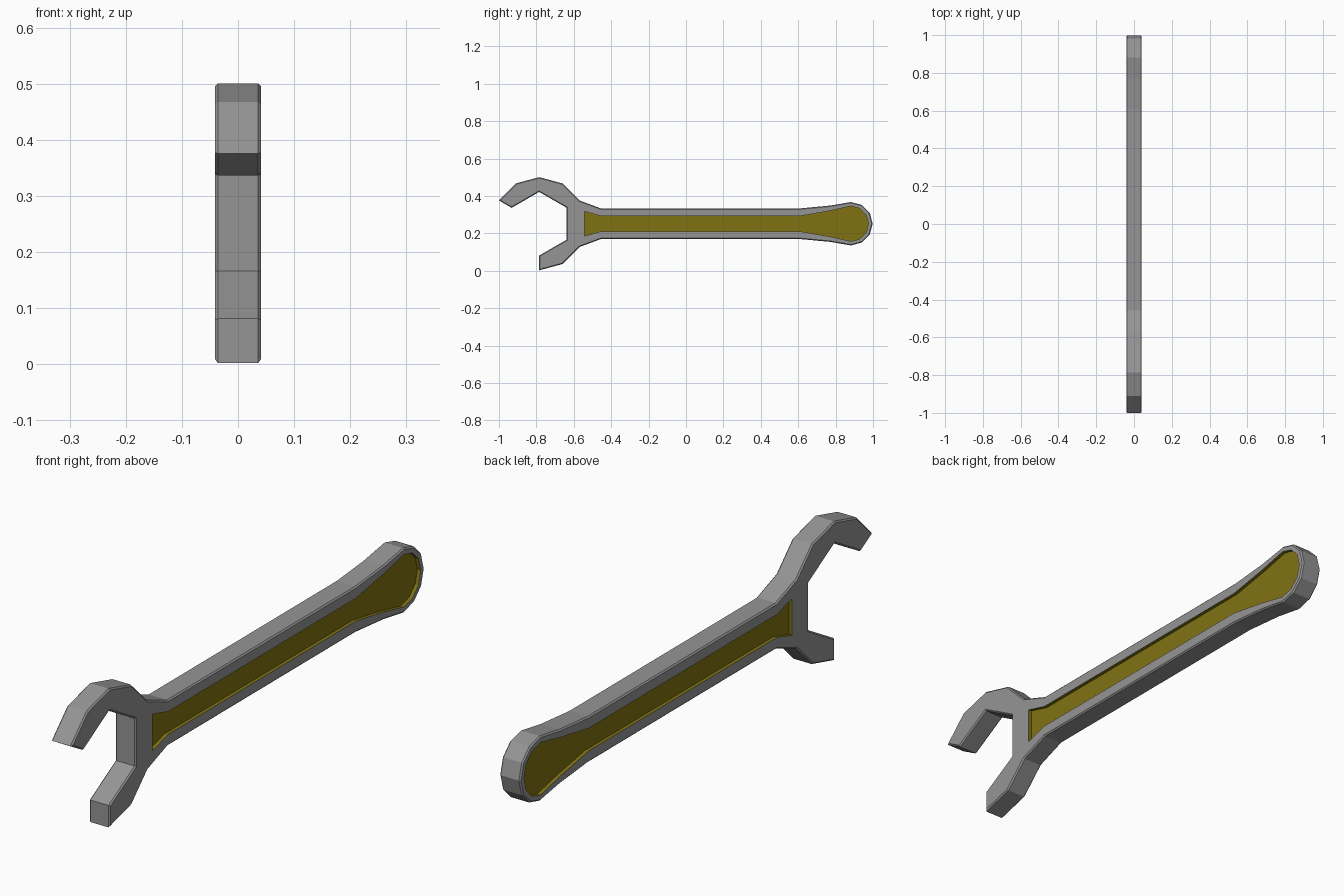
import bpy, bmesh, math

if "Cube" in bpy.data.objects:
    bpy.data.objects.remove(bpy.data.objects["Cube"])

HALF, CHAMFER, DEPTH, MID = 0.041, 0.005, 0.013, 0.2515
JAW, END = -0.785, 0.882          # centres of the jaw and the rounded handle end


def arc(cy, r, angles):
    return [(cy + r * math.cos(math.radians(a)), MID + r * math.sin(math.radians(a))) for a in angles]


def mirrored(points):
    return [(y, 2 * MID - z) for y, z in reversed(points)]


def material(name, colour):
    m = bpy.data.materials.new(name)
    m.diffuse_color = (*colour, 1)
    m.use_nodes = True
    m.node_tree.nodes["Principled BSDF"].inputs["Base Color"].default_value = m.diffuse_color
    return m


# Profiles in the y-z plane: wrench outline and recessed grip panel
top_edge = [(-0.455, MID + 0.082), (0.61, MID + 0.082), (0.77, MID + 0.097)]
outline = (arc(JAW, 0.249, [150, 120, 90, 60, 30]) + top_edge
           + arc(END, 0.116, range(90, -91, -30)) + mirrored(top_edge)
           + arc(JAW, 0.249, [-30, -60, -90])
           + arc(JAW, 0.17, [-90, -30, 30, 90, 150]))
panel_top = [(-0.543, MID + 0.066), (-0.455, MID + 0.041), (0.61, MID + 0.041), (0.77, MID + 0.069)]
panel = panel_top + arc(END, 0.094, range(90, -91, -30)) + mirrored(panel_top)

# Body: extruded outline with chamfered rims
bm = bmesh.new()
base = bm.faces.new([bm.verts.new((-HALF, y, z)) for y, z in outline])
ext = bmesh.ops.extrude_face_region(bm, geom=[base], use_keep_orig=True)
for v in [g for g in ext["geom"] if isinstance(g, bmesh.types.BMVert)]:
    v.co.x = HALF
rims = [e for e in bm.edges if abs(e.verts[0].co.x - e.verts[1].co.x) < 1e-6]
bmesh.ops.bevel(bm, geom=rims, offset=CHAMFER, segments=1, affect='EDGES')

# Recessed panel on each side: reopen the cap, fill around the recess, add walls and floor
caps = [f for f in bm.faces if all(abs(abs(v.co.x) - HALF) < 1e-5 for v in f.verts)]
cap_edges = {s: [e for f in caps if f.calc_center_median().x * s > 0 for e in f.edges] for s in (-1, 1)}
bmesh.ops.delete(bm, geom=caps, context='FACES_ONLY')
for s in (-1, 1):
    rim = [bm.verts.new((s * HALF, y, z)) for y, z in panel]
    floor = [bm.verts.new((s * (HALF - DEPTH), y, z)) for y, z in panel]
    n = len(rim)
    rim_edges = [bm.edges.new((rim[i], rim[(i + 1) % n])) for i in range(n)]
    bmesh.ops.triangle_fill(bm, edges=cap_edges[s] + rim_edges, normal=(s, 0, 0), use_beauty=True)
    grip = [bm.faces.new((rim[i], rim[(i + 1) % n], floor[(i + 1) % n], floor[i])) for i in range(n)]
    grip.append(bm.faces.new(floor))
    for f in grip:
        f.material_index = 1
bmesh.ops.recalc_face_normals(bm, faces=bm.faces[:])

mesh = bpy.data.meshes.new("wrench")
bm.to_mesh(mesh)
bm.free()
mesh.materials.append(material("steel grey", (0.3, 0.3, 0.3)))
mesh.materials.append(material("olive yellow", (0.215, 0.17, 0.006)))
bpy.context.collection.objects.link(bpy.data.objects.new("wrench", mesh))
